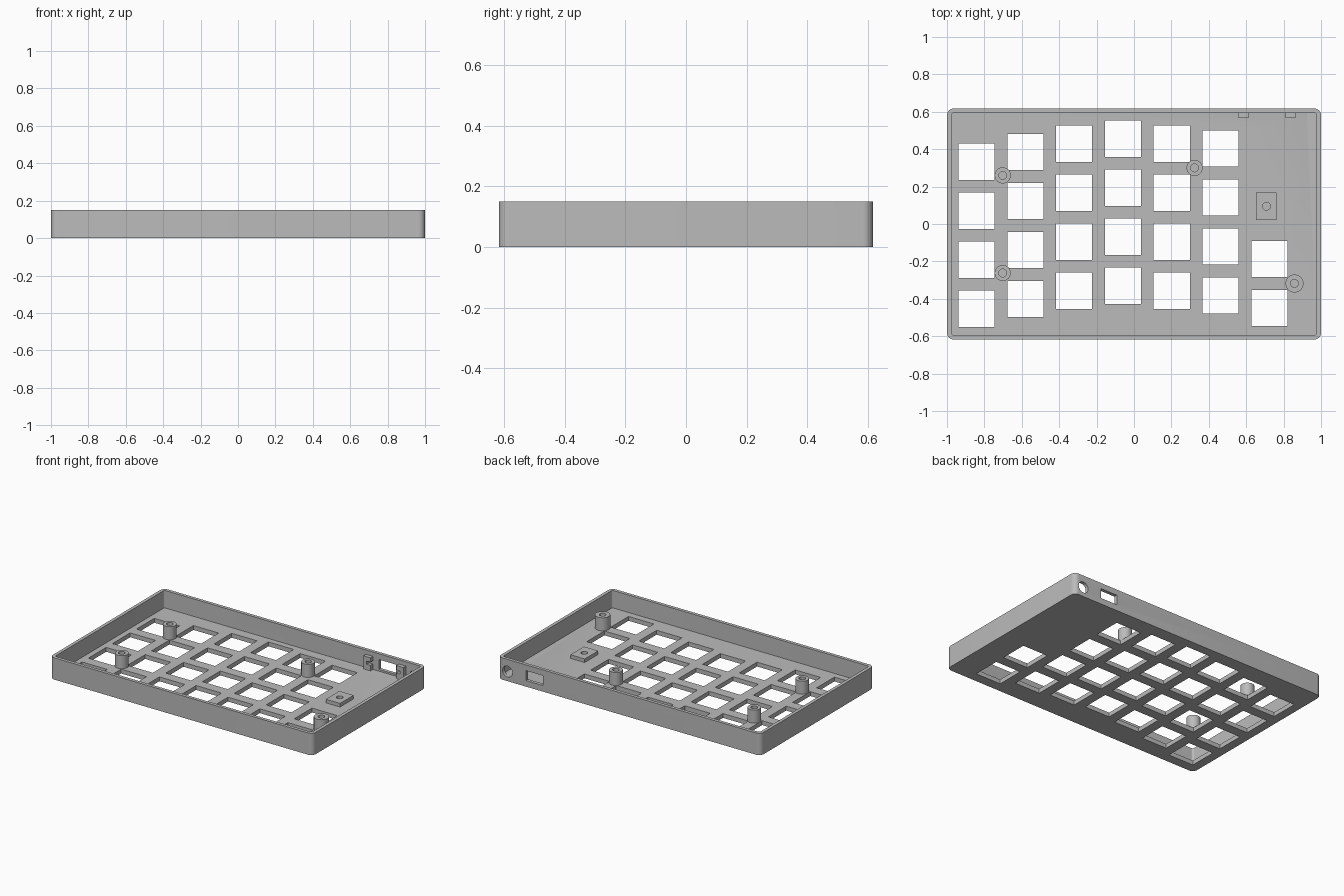
import bpy, bmesh, math
from mathutils import Matrix

if "Cube" in bpy.data.objects:
    bpy.data.objects.remove(bpy.data.objects["Cube"])

HALF_Y, HEIGHT, WALL, FLOOR = 0.617, 0.15, 0.023, 0.03
PITCH, KEY = 0.262, 0.193

grey = bpy.data.materials.new("plain grey")
grey.use_nodes = True
grey.diffuse_color = (0.5, 0.5, 0.5, 1)
grey.node_tree.nodes["Principled BSDF"].inputs["Base Color"].default_value = (0.5, 0.5, 0.5, 1)


def finish(name, bm, smooth=True):
    bmesh.ops.recalc_face_normals(bm, faces=bm.faces)
    mesh = bpy.data.meshes.new(name)
    bm.to_mesh(mesh)
    bm.free()
    mesh.materials.append(grey)
    obj = bpy.data.objects.new(name, mesh)
    bpy.context.collection.objects.link(obj)
    if smooth:
        smooth_shade(obj)
    return obj


def smooth_shade(obj):
    bpy.ops.object.select_all(action='DESELECT')
    obj.select_set(True)
    bpy.context.view_layer.objects.active = obj
    bpy.ops.object.shade_smooth_by_angle(angle=math.radians(30))


def add_box(bm, center, size):
    bmesh.ops.create_cube(bm, size=1, matrix=Matrix.Translation(center) @ Matrix.Diagonal((*size, 1)))


def add_cylinder(bm, center, radius, depth, rotation=Matrix()):
    bmesh.ops.create_cone(bm, cap_ends=True, segments=32, radius1=radius, radius2=radius,
                          depth=depth, matrix=Matrix.Translation(center) @ rotation)


def prism(points, offset):
    """Solid made by extruding a closed outline."""
    bm = bmesh.new()
    face = bm.faces.new([bm.verts.new(p) for p in points])
    moved = bmesh.ops.extrude_face_region(bm, geom=[face])["geom"]
    bmesh.ops.translate(bm, vec=offset, verts=[v for v in moved if isinstance(v, bmesh.types.BMVert)])
    return bm


def rounded_block(hx, hy, radius, z0, z1):
    points = []
    for corner, (sx, sy) in enumerate(((1, 1), (-1, 1), (-1, -1), (1, -1))):
        for step in range(9):
            a = math.radians(90 * (corner + step / 8))
            points.append((sx * (hx - radius) + radius * math.cos(a),
                           sy * (hy - radius) + radius * math.sin(a), z0))
    return prism(points, (0, 0, z1 - z0))


def cut(obj, bm):
    cutter = finish("cutter", bm, False)
    cutter.hide_render = True
    mod = obj.modifiers.new("cut", 'BOOLEAN')
    mod.operation, mod.solver, mod.object = 'DIFFERENCE', 'EXACT', cutter
    bpy.context.view_layer.objects.active = obj
    bpy.ops.object.modifier_apply(modifier=mod.name)
    bpy.data.objects.remove(cutter)


# Tray with rounded corners and a thin floor
case = finish("case_tray", rounded_block(1, HALF_Y, 0.035, 0, HEIGHT), False)
cut(case, rounded_block(1 - WALL, HALF_Y - WALL, 0.014, FLOOR, HEIGHT + 0.1))

# Staggered key openings; the last column only has its two front keys
keys = bmesh.new()
for col, top_y in enumerate((0.333, 0.386, 0.429, 0.456, 0.429, 0.403, 0.336)):
    for row in range(2 if col == 6 else 0, 4):
        add_box(keys, (-0.842 + col * 0.261, top_y - row * PITCH, 0), (KEY, KEY, 0.2))
cut(case, keys)

# Rectangular and round ports in the back wall
ports = bmesh.new()
add_box(ports, (0.722, HALF_Y, 0.076), (0.13, 0.1, 0.068))
add_cylinder(ports, (0.928, HALF_Y, 0.066), 0.038, 0.1, Matrix.Rotation(math.pi / 2, 4, 'X'))
cut(case, ports)
smooth_shade(case)


# Hollow screw posts
def screw_post(name, x, y, radius, top=0.12, bore=0.021):
    bm = bmesh.new()
    profile = [(0, FLOOR + 0.005), (bore, FLOOR + 0.005), (bore, top),
               (radius, top), (radius, FLOOR), (0, FLOOR)]
    verts = [bm.verts.new((r, 0, z)) for r, z in profile]
    edges = [bm.edges.new(pair) for pair in zip(verts, verts[1:])]
    bmesh.ops.spin(bm, geom=verts + edges, cent=(0, 0, 0), axis=(0, 0, 1),
                   angle=math.tau, steps=32, use_duplicate=False)
    bmesh.ops.remove_doubles(bm, verts=bm.verts, dist=0.0001)
    bmesh.ops.translate(bm, vec=(x, y, 0), verts=bm.verts)
    finish(name, bm)


screw_post("screw_post_back_right", -0.702, 0.26, 0.043)
screw_post("screw_post_front_right", -0.702, -0.262, 0.043)
screw_post("screw_post_back_left", 0.324, 0.3, 0.043)
screw_post("screw_post_front_left", 0.858, -0.318, 0.048)

# Low mounting pad with a screw hole
pad_bm = bmesh.new()
add_box(pad_bm, (0.708, 0.095, FLOOR + 0.0125), (0.109, 0.147, 0.025))
pad = finish("mounting_pad", pad_bm, False)
hole = bmesh.new()
add_cylinder(hole, (0.708, 0.095, FLOOR + 0.025), 0.021, 0.04)
cut(pad, hole)
smooth_shade(pad)

# Pair of slotted board clips facing each other beside the rectangular port
for name, x, side in (("board_clip_right", 0.558, 1), ("board_clip_left", 0.863, -1)):
    outline = [(0, FLOOR), (0.054, FLOOR), (0.054, 0.068), (0.025, 0.068),
               (0.025, 0.09), (0.054, 0.09), (0.054, 0.12), (0, 0.12)]
    finish(name, prism([(x + side * px, HALF_Y - WALL, z) for px, z in outline], (0, -0.027, 0)), False)
